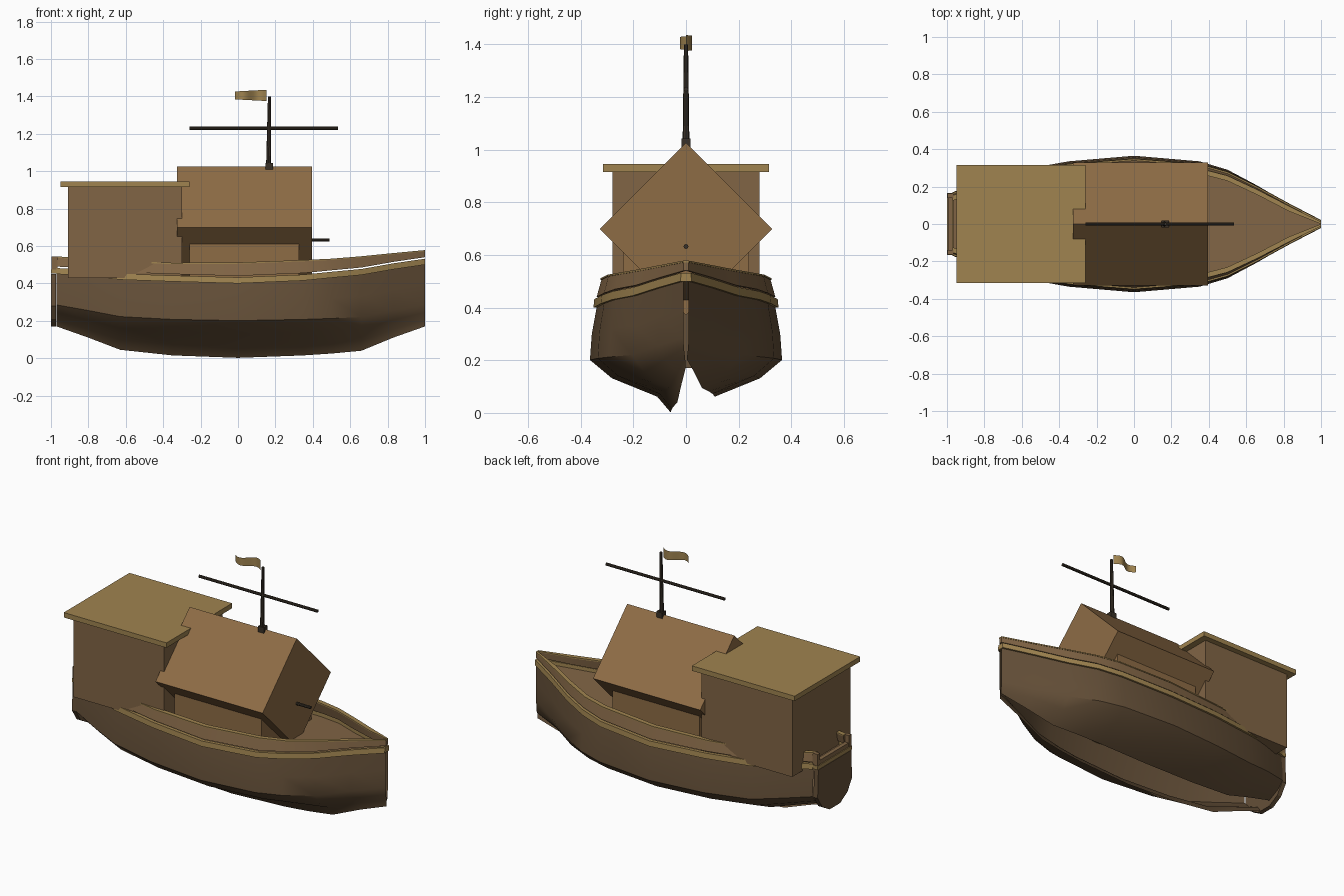
import bpy, math

if "Cube" in bpy.data.objects:
    bpy.data.objects.remove(bpy.data.objects["Cube"])

def material(name, rgb):
    m = bpy.data.materials.new(name)
    m.diffuse_color = (*rgb, 1)
    m.use_nodes = True
    m.node_tree.nodes["Principled BSDF"].inputs["Base Color"].default_value = m.diffuse_color
    return m

HULL = material("dark_wood", (0.13, 0.08, 0.04))
PLANK = material("brown_wood", (0.22, 0.13, 0.06))
CANVAS = material("canvas", (0.27, 0.15, 0.06))
GOLD = material("light_wood", (0.35, 0.23, 0.08))
SPAR = material("spar_wood", (0.04, 0.03, 0.02))

def mesh(name, verts, faces, mat, smooth=None):
    me = bpy.data.meshes.new(name)
    me.from_pydata(verts, [], faces)
    me.materials.append(mat)
    ob = bpy.data.objects.new(name, me)
    bpy.context.collection.objects.link(ob)
    bpy.context.view_layer.objects.active = ob
    bpy.ops.object.select_all(action='DESELECT')
    ob.select_set(True)
    bpy.ops.object.mode_set(mode='EDIT')
    bpy.ops.mesh.select_all(action='SELECT')
    bpy.ops.mesh.normals_make_consistent(inside=False)
    bpy.ops.object.mode_set(mode='OBJECT')
    if smooth:
        bpy.ops.object.shade_smooth_by_angle(angle=math.radians(smooth))
    return ob

def loft(name, rows, mat, closed=False, smooth=30):
    # skin a list of equal-length cross-sections
    n = len(rows[0])
    verts = [p for r in rows for p in r]
    faces = []
    for i in range(len(rows) - 1):
        for j in range(n if closed else n - 1):
            k = (j + 1) % n
            faces.append((i*n + j, i*n + k, (i+1)*n + k, (i+1)*n + j))
    if closed:
        faces += [tuple(range(n)), tuple(range(len(verts) - n, len(verts)))]
    return mesh(name, verts, faces, mat, smooth)

def box(name, x, y, z, mat):
    return loft(name, [[(a, y[0], z[0]), (a, y[1], z[0]), (a, y[1], z[1]), (a, y[0], z[1])]
                       for a in x], mat, True, None)

def rod(name, a, b, r1, r2, mat, axis, sides=8, turn=0):
    # tapered rod along x or z
    rows = []
    for p, r in ((a, r1), (b, r2)):
        ring = []
        for i in range(sides):
            t = turn + 2 * math.pi * i / sides
            c, s = r * math.cos(t), r * math.sin(t)
            ring.append((p[0], p[1] + c, p[2] + s) if axis == 'x' else (p[0] + c, p[1] + s, p[2]))
        rows.append(ring)
    return loft(name, rows, mat, True)

# hull stations: x, half width, trim height, bulwark top, keel height
STATIONS = [
    (-0.97, .170, .450, .545, .170), (-0.80, .235, .440, .530, .110),
    (-0.63, .285, .420, .520, .045), (-0.35, .335, .410, .510, .015),
    (0.00, .365, .400, .512, .002), (0.35, .335, .415, .525, .015),
    (0.50, .290, .430, .532, .025), (0.66, .205, .445, .545, .040),
    (0.83, .105, .475, .562, .110), (1.00, .010, .500, .578, .170)]

for s, side in ((-1, "front"), (1, "back")):
    # hull shell, open along the bottom, one side reaching the keel
    rows, trim, wall, cap = [], [], [], []
    for x, w, zt, zr, zb in STATIONS:
        ch = 0.2 + 0.5 * zb
        sec = [(.93*w, zt), (.98*w, zt*.5 + ch*.5), (w, ch),
               (.77*w, zb + .65*(ch - zb)), (.3*w, zb + .3*(ch - zb))]
        if s < 0:
            sec.append((.16*w, zb))
        rows.append([(x, s*y, z) for y, z in sec])
        # rubbing strake, bulwark and its cap rail
        o, i = .93*w + .012, max(.93*w - .012, 0)
        trim.append([(x, s*i, zt), (x, s*o, zt), (x, s*(o - .003), zt + .032), (x, s*i, zt + .032)])
        ob_, ot = .93*w, .88*w
        ib, it = max(ob_ - .025, 0), max(ot - .025, 0)
        wall.append([(x, s*ib, zt + .04), (x, s*ob_, zt + .04), (x, s*ot, zr - .006), (x, s*it, zr - .006)])
        cap.append([(x, s*it, zr - .007), (x, s*(ot + .003), zr - .007), (x, s*(ot + .003), zr), (x, s*it, zr)])
    loft("hull_side_" + side, rows, HULL, smooth=40)
    loft("strake_" + side, trim, GOLD, True)
    loft("bulwark_" + side, wall, PLANK, True)
    loft("cap_rail_" + side, cap, GOLD, True)

# deck
loft("deck", [[(x, -.92*w, zt + .01), (x, .92*w, zt + .01)] for x, w, zt, zr, zb in STATIONS], PLANK)

# stern panel
half = [(0.05, .17), (0.12, .21), (0.165, .28), (0.158, .45)]
outline = half + [(-y, z) for y, z in reversed(half)]
loft("stern_panel", [[(x, y, z) for y, z in outline] for x in (-1.0, -.972)], HULL, True, None)
box("stern_trim", (-1.0, -.965), (-.165, .165), (.452, .475), GOLD)
box("stern_bulwark", (-.995, -.97), (-.15, .15), (.475, .5), PLANK)
for s in (-1, 1):
    box("stern_post", (-.998, -.965), (s*.15 - .012, s*.15 + .012), (.475, .545), PLANK)

# aft cabin and roof
box("cabin", (-.91, -.30), (-.28, .28), (.43, .915), PLANK)
box("cabin_roof", (-.95, -.26), (-.315, .315), (.915, .945), GOLD)

# diamond shaped hold cover on its base
rod("hold_cover", (-.325, 0, .698), (.395, 0, .698), .328, .328, CANVAS, 'x', 4)
box("hold_base", (-.26, .325), (-.24, .24), (.42, .61), CANVAS)
rod("bow_peg", (.39, 0, .632), (.49, 0, .632), .009, .009, SPAR, 'x')

# mast and yard
box("mast_foot", (.147, .187), (-.018, .018), (1.0, 1.043), SPAR)
rod("mast", (.163, 0, 1.02), (.168, 0, 1.4), .013, .008, SPAR, 'z')
rod("yard", (-.26, 0, 1.23), (.535, 0, 1.23), .009, .009, SPAR, 'x')

# waving flag
flag = []
for i in range(13):
    t = i / 12
    x, y = .152 - .168*t, .022 * math.sin(t * 2 * math.pi)
    h = .03 - .009*t
    flag.append([(x, y, 1.405 - h), (x, y, 1.405 + h)])
loft("flag", flag, GOLD, smooth=60)
